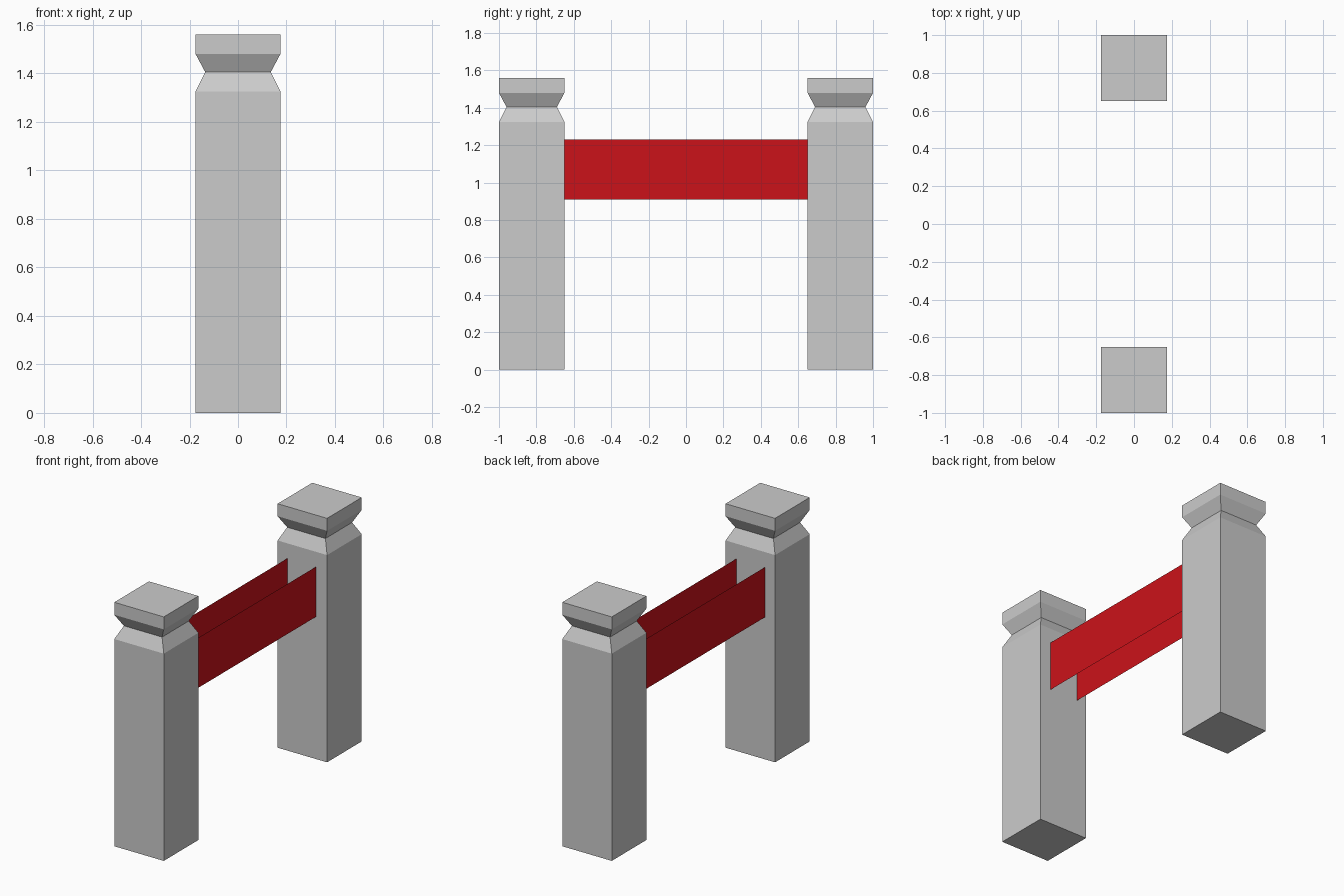
import bpy, bmesh

if "Cube" in bpy.data.objects:
    bpy.data.objects.remove(bpy.data.objects["Cube"])

red = bpy.data.materials.new("red_panel")
red.diffuse_color = (0.6, 0.006, 0.01, 1)
red.use_nodes = True
red.node_tree.nodes["Principled BSDF"].inputs["Base Color"].default_value = red.diffuse_color


def finish(bm, name, mat=None):
    mesh = bpy.data.meshes.new(name)
    bm.to_mesh(mesh)
    bm.free()
    if mat:
        mesh.materials.append(mat)
    obj = bpy.data.objects.new(name, mesh)
    bpy.context.collection.objects.link(obj)
    return obj


# Square stone post lofted through (height, half width) sections
def post(name, y):
    sections = [(0, .175), (1.325, .175), (1.405, .135), (1.48, .175), (1.56, .175)]
    bm = bmesh.new()
    rings = [[bm.verts.new((sx * r, y + sy * r, z))
              for sx, sy in ((-1, -1), (1, -1), (1, 1), (-1, 1))]
             for z, r in sections]
    for a, b in zip(rings, rings[1:]):
        for i in range(4):
            j = (i + 1) % 4
            bm.faces.new((a[i], a[j], b[j], b[i]))
    bm.faces.new(rings[0][::-1])
    bm.faces.new(rings[-1])
    finish(bm, name)


# Thin single-sheet panel between the posts
def panel(name, x, side):
    corners = [(-.65, .91), (.65, .91), (.65, 1.23), (-.65, 1.23)]
    bm = bmesh.new()
    bm.faces.new([bm.verts.new((x, y, z)) for y, z in corners[::side]])
    finish(bm, name, red)


post("front_post", -.825)
post("back_post", .825)
panel("left_panel", -.105, -1)
panel("right_panel", .097, 1)
